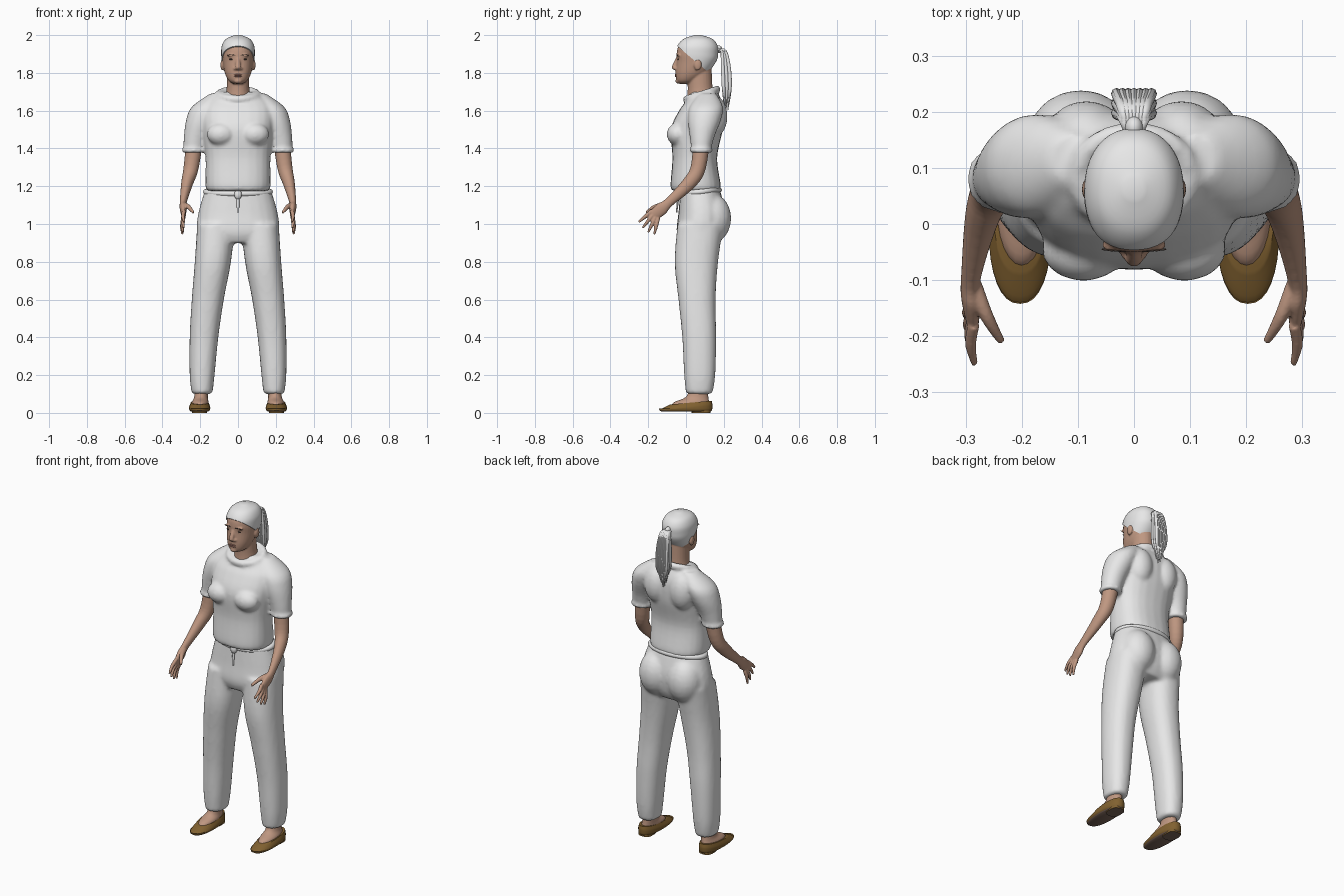
import bpy, bmesh, math
from mathutils import Vector, Matrix

if "Cube" in bpy.data.objects:
    bpy.data.objects.remove(bpy.data.objects["Cube"])


def material(name, red, green, blue):
    mat = bpy.data.materials.new(name)
    mat.use_nodes = True
    mat.diffuse_color = (red, green, blue, 1)
    shader = mat.node_tree.nodes["Principled BSDF"]
    shader.inputs["Base Color"].default_value = mat.diffuse_color
    shader.inputs["Roughness"].default_value = .8
    return mat


CLOTH = material("pale_grey", .8, .8, .8)
SKIN = material("skin", .52, .31, .22)
LEATHER = material("brown_leather", .22, .12, .03)
SOLE = material("sole_brown", .2, .13, .1)
DARK = material("eye_dark", .07, .05, .04)
LIP = material("lip", .4, .19, .15)
SIDES = (-1, 1)


def blend(before, start, end, after, t):
    """One Catmull-Rom value between start and end."""
    cubic = 3 * (start - end) + after - before
    square = 2 * before - 5 * start + 4 * end - after
    return start + t * (end - before + t * (square + t * cubic)) / 2


def spline(rows, steps):
    """Smooth resampling of section rows."""
    padded = [rows[0], *rows, rows[-1]]
    smooth = []
    for window in zip(padded, padded[1:], padded[2:], padded[3:]):
        for step in range(steps):
            smooth.append([blend(*values, step / steps) for values in zip(*window)])
    return smooth + [list(rows[-1])]


def skin_rings(bm, rings):
    """Quads between successive closed rings of vertices."""
    for lower, upper in zip(rings, rings[1:]):
        for k in range(len(lower)):
            bm.faces.new((lower[k - 1], lower[k], upper[k], upper[k - 1]))


def tube(bm, rows, flat=False, power=2, sides=24, steps=5):
    """Loft through rows of x, y, z, side radius, depth radius."""
    rows = spline(rows, steps)
    centres = [Vector(row[:3]) for row in rows]
    rings = []
    for i, (centre, row) in enumerate(zip(centres, rows)):
        across, deep = Vector((1, 0, 0)), Vector((0, 1, 0))
        if not flat:
            along = (centres[min(i + 1, len(rows) - 1)] - centres[max(i - 1, 0)]).normalized()
            across = (across - along * along.x).normalized()
            deep = along.cross(across)
        ring = []
        for k in range(sides):
            angle = math.tau * k / sides
            p, q = (math.copysign(abs(w) ** (2 / power), w) for w in (math.cos(angle), math.sin(angle)))
            ring.append(bm.verts.new(centre + across * p * row[3] + deep * q * row[4]))
        rings.append(ring)
    skin_rings(bm, rings)
    bm.faces.new(rings[0])
    bm.faces.new(rings[-1])


def body(bm, rows, side=0, **options):
    """Horizontal sections given as z, front, back, half width and, if sided, centre x."""
    sections = []
    for z, front, back, width, *offset in rows:
        sections.append((side * sum(offset), (front + back) / 2, z, width, (back - front) / 2))
    tube(bm, sections, flat=True, **options)


def ball(bm, centre, size):
    bmesh.ops.create_uvsphere(bm, u_segments=20, v_segments=12, radius=1,
                              matrix=Matrix.Translation(centre) @ Matrix.Diagonal((*size, 1)))


def roll(bm, centre, across, deep, thick, tilt=0, count=48, sides=10):
    """Rolled fabric edge running round an ellipse."""
    rings = []
    for i in range(count):
        turn = math.tau * i / count
        out = Vector((math.cos(turn), math.sin(turn), 0))
        middle = Vector(centre) + Vector((across * out.x, deep * out.y, tilt * out.y))
        ring = []
        for k in range(sides):
            angle = math.tau * k / sides
            lift = Vector((0, 0, math.sin(angle)))
            ring.append(bm.verts.new(middle + thick * (out * math.cos(angle) + lift)))
        rings.append(ring)
    skin_rings(bm, rings + rings[:1])


def finish(bm, name, *materials, voxel=0, smooth=0, mirror=False):
    """Turn the mesh into an object, fusing and softening overlapping shapes."""
    bmesh.ops.recalc_face_normals(bm, faces=bm.faces)
    mesh = bpy.data.meshes.new(name)
    bm.to_mesh(mesh)
    bm.free()
    part = bpy.data.objects.new(name, mesh)
    bpy.context.collection.objects.link(part)
    for mat in materials:
        mesh.materials.append(mat)
    bpy.ops.object.select_all(action='DESELECT')
    part.select_set(True)
    bpy.context.view_layer.objects.active = part
    if voxel:
        fuse = part.modifiers.new("fuse", 'REMESH')
        fuse.mode, fuse.voxel_size = 'VOXEL', voxel
    if smooth:
        soften = part.modifiers.new("soften", 'SMOOTH')
        soften.factor, soften.iterations = .5, smooth
    if mirror:
        part.modifiers.new("mirror", 'MIRROR').use_mirror_merge = False
    for modifier in list(part.modifiers):
        bpy.ops.object.modifier_apply(modifier=modifier.name)
    bpy.ops.object.shade_smooth_by_angle(angle=math.radians(45))
    return part


# Trousers: pelvis, legs and seat fused together
bm = bmesh.new()
body(bm, [(.9, -.03, .17, .15), (.96, -.05, .2, .215), (1.06, -.04, .21, .21), (1.18, -.03, .18, .175)], power=2.3)
leg = [(.1, 0, .14, .055, .19), (.2, -.01, .155, .066, .19), (.4, -.02, .16, .076, .18), (.6, -.04, .157, .085, .16),
       (.8, -.06, .17, .096, .133), (1, -.045, .2, .1, .116)]
for side in SIDES:
    body(bm, leg, side, power=2.3)
    ball(bm, (side * .095, .14, 1.03), (.1, .1, .13))
finish(bm, "trousers", CLOTH, voxel=.011, smooth=6)

# Waistband with a small front knot and a hanging cord
bm = bmesh.new()
roll(bm, (0, .075, 1.17), .17, .1, .015, tilt=.01)
ball(bm, (0, -.04, 1.155), (.02, .016, .026))
tube(bm, [(0, -.04, 1.15, .008, .006), (0, -.05, 1.06, .006, .004)], sides=10)
finish(bm, "waistband", CLOTH)

# Shirt: torso, bust, shoulder blades, sleeves and rolled edges fused together
bm = bmesh.new()
body(bm, [(1.175, -.065, .175, .155), (1.2, -.082, .185, .172), (1.35, -.072, .165, .172), (1.5, -.08, .195, .187),
          (1.6, -.037, .2, .19), (1.65, 0, .19, .165), (1.7, .03, .165, .09)], power=2.4)
sleeve = [(1.38, .03, .13, .055, .235), (1.46, .02, .15, .065, .222), (1.55, .01, .185, .08, .195),
          (1.62, .02, .195, .08, .165), (1.69, .07, .16, .04, .11)]
for side in SIDES:
    body(bm, sleeve, side)
    ball(bm, (side * .09, -.045, 1.475), (.075, .057, .06))
    ball(bm, (side * .085, .15, 1.57), (.075, .07, .11))
    roll(bm, (side * .235, .08, 1.39), .05, .047, .014)
roll(bm, (0, .083, 1.687), .1, .08, .02, tilt=.026)
finish(bm, "shirt", CLOTH, voxel=.01, smooth=4)

# Arms with hands: forearm and palm, four fanned fingers and a thumb
bm = bmesh.new()
tube(bm, [(.225, .085, 1.48, .045, .045), (.248, .065, 1.3, .04, .04), (.27, .015, 1.215, .031, .036),
          (.29, -.09, 1.115, .018, .025), (.29, -.13, 1.08, .018, .034), (.287, -.18, 1.04, .01, .028)])
knuckles = Vector((.286, -.18, 1.07)), Vector((.289, -.148, 1.03))
tips = Vector((.284, -.25, 1.01)), Vector((.294, -.168, .945))
for finger in range(4):
    base, tip = knuckles[0].lerp(knuckles[1], finger / 3), tips[0].lerp(tips[1], finger / 3)
    tip += (tip - base) * .15 * math.sin(math.pi * finger / 3)
    middle = (base + tip) / 2 + Vector((.006, 0, 0))
    tube(bm, [(*base, .011, .011), (*middle, .01, .01), (*tip, .006, .006)], sides=10)
tube(bm, [(.285, -.11, 1.1, .015, .016), (.262, -.165, 1.09, .012, .013), (.236, -.21, 1.06, .007, .007)], sides=12)
finish(bm, "arms", SKIN, voxel=.004, smooth=2, mirror=True)

# Head with jaw, neck, nose, brow and ears
skull = [(1.742, -.035, .03, .025), (1.76, -.05, .06, .05), (1.8, -.055, .115, .07), (1.86, -.05, .157, .081),
         (1.9, -.05, .165, .084), (1.94, -.04, .162, .08), (1.975, -.007, .135, .058), (1.995, .05, .075, .012)]
bm = bmesh.new()
body(bm, skull, power=2.15, sides=32)
tube(bm, [(0, .08, 1.66, .07, .075), (0, .075, 1.72, .06, .066), (0, .07, 1.82, .058, .066)], flat=True)
tube(bm, [(0, -.045, 1.88, .008, .008), (0, -.064, 1.83, .015, .012), (0, -.055, 1.815, .01, .006)], flat=True)
ball(bm, (0, -.04, 1.757), (.022, .016, .014))
for side in SIDES:
    ball(bm, (side * .016, -.054, 1.822), (.008, .009, .007))
    ball(bm, (side * .083, .062, 1.842), (.01, .02, .03))
    ball(bm, (side * .034, -.038, 1.893), (.025, .012, .007))
head = finish(bm, "head", SKIN, voxel=.005, smooth=3)
bpy.context.view_layer.update()


def on_face(x, z):
    return head.ray_cast(Vector((x, -1, z)), Vector((0, 1, 0)))[1]


# Eyes and eyebrows set into the face
bm = bmesh.new()
for side in SIDES:
    ball(bm, on_face(side * .035, 1.872), (.013, .003, .004))
    for hair in range(4):
        ball(bm, on_face(side * (.02 + .01 * hair), 1.893 + .003 * math.sin(hair)), (.008, .002, .002))
finish(bm, "eyes_and_brows", DARK)

# Lips
bm = bmesh.new()
for z in (1.782, 1.79):
    ball(bm, on_face(0, z), (.02, .005, .004))
finish(bm, "lips", LIP)

# Hair cap: a slightly larger skull, trimmed along a slanting hairline
bm = bmesh.new()
grow = .005
body(bm, [(z + grow, front - grow, back + grow, width + grow) for z, front, back, width in skull], power=2.15, sides=40)
bmesh.ops.bisect_plane(bm, geom=bm.verts[:] + bm.edges[:] + bm.faces[:], plane_co=(0, -.05, 1.945),
                       plane_no=(0, .16, .19), clear_inner=True)
bmesh.ops.holes_fill(bm, edges=[edge for edge in bm.edges if edge.is_boundary])
finish(bm, "hair", CLOTH)

# Ponytail made of tapering strands in three layers
bm = bmesh.new()
ball(bm, (0, .172, 1.925), (.016, .02, .02))
for layer in range(3):
    depth = layer * .016
    for strand in range(-3, 4):
        x, end = strand * .01, 1.6 + .012 * abs(strand) + .02 * ((strand + layer) % 2)
        tube(bm, [(x * .4, .165, 1.92, .006, .006), (x * .7, .19 + depth / 2, 1.915, .009, .009),
                  (x, .195 + depth, 1.83, .009, .01), (x, .2 + depth, 1.72, .009, .01),
                  (x / 2, .205 + depth / 2, end, .002, .002)], sides=8)
finish(bm, "ponytail", CLOTH)

# Bare feet and ankles
bm = bmesh.new()
body(bm, [(.02, -.085, .12, .042, .2), (.055, -.065, .122, .044, .2), (.085, 0, .118, .036, .196),
          (.14, .02, .112, .036, .192)], side=1)
finish(bm, "feet", SKIN, mirror=True)

# Flat slip-on shoes, higher at the heel, with darker soles
bm = bmesh.new()
body(bm, [(.007, -.13, .13, .046, .203), (.015, -.14, .137, .054, .203), (.03, -.137, .14, .056, .203),
          (.052, -.085, .136, .047, .203)], side=1, power=2.3, sides=32)
for vert in bm.verts:
    if vert.co.z > .025:
        vert.co.z += .09 * vert.co.y
body(bm, [(0, .03, .13, .04, .203), (.013, .03, .13, .04, .203)], side=1, power=3)
shoes = finish(bm, "shoes", LEATHER, SOLE, mirror=True)
for face in shoes.data.polygons:
    face.material_index = int(face.normal.z < -.7)
